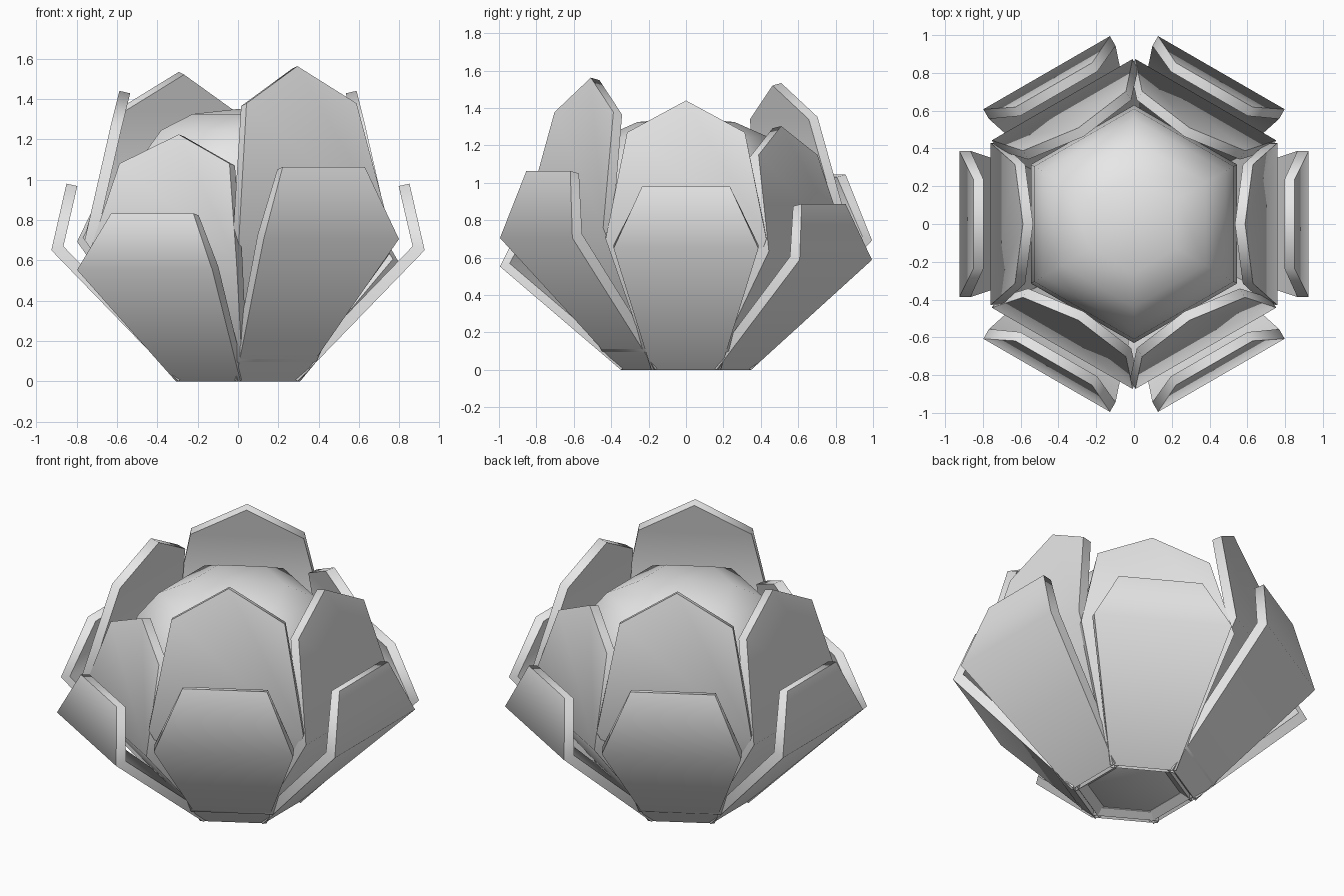
import bpy, math

if "Cube" in bpy.data.objects:
    bpy.data.objects.remove(bpy.data.objects["Cube"])

grey = bpy.data.materials.new("plain_grey")
grey.diffuse_color = (0.8, 0.8, 0.8, 1)
grey.use_nodes = True
grey.node_tree.nodes["Principled BSDF"].inputs["Base Color"].default_value = grey.diffuse_color


def add_mesh(name, verts, faces):
    mesh = bpy.data.meshes.new(name)
    mesh.from_pydata(verts, [], faces)
    mesh.materials.append(grey)
    obj = bpy.data.objects.new(name, mesh)
    bpy.context.collection.objects.link(obj)
    bpy.ops.object.select_all(action='DESELECT')
    bpy.context.view_layer.objects.active = obj
    obj.select_set(True)
    return obj


def add_petal(name, rows, tip, angle, height):
    """rows: (distance from centre, half width, z) from the base up; tip: optional end point"""
    verts = []
    for r, w, z in rows:
        verts += [(r, -w, z), (r, w, z)]
    faces = [(2 * i, 2 * i + 1, 2 * i + 3, 2 * i + 2) for i in range(len(rows) - 1)]
    if tip:
        verts.append(tip)
        a, b, c, d = faces[-1]
        faces[-1] = (a, b, c, len(verts) - 1, d)
    obj = add_mesh(name, verts, faces)
    mod = obj.modifiers.new("thickness", 'SOLIDIFY')
    mod.thickness = 0.055
    mod.offset = -1
    mod.use_even_offset = True
    bpy.ops.object.modifier_apply(modifier=mod.name)
    bpy.ops.object.shade_smooth_by_angle(angle=math.radians(65))
    obj.rotation_euler.z = math.radians(angle)
    obj.scale.z = height


# Petals: two nested rings, each direction with its own height
inner = [(0.27, 0.185, 0), (0.76, 0.43, 0.70), (0.63, 0.315, 1.27)]
outer = [(0.295, 0.185, 0), (0.925, 0.387, 0.65), (0.85, 0.235, 0.98)]
for angle, height in ((0, 1), (60, 0.905), (120, 1.065), (180, 1), (240, 0.85), (300, 1.085)):
    add_petal("inner_petal", inner, (0.588, 0, 1.44), angle, height)
    add_petal("outer_petal", outer, None, angle, height)

# Six-sided rounded bulb in the middle
profile = [(0.26, 0.035), (0.45, 0.10), (0.55, 0.30), (0.61, 0.50), (0.63, 0.70),
           (0.61, 0.92), (0.56, 1.10), (0.44, 1.245), (0.26, 1.325)]
verts = []
for r, z in profile:
    for k in range(6):
        a = math.radians(30 + 60 * k)
        verts.append((r * math.cos(a), r * math.sin(a), z))
faces = []
for i in range(len(profile) - 1):
    for k in range(6):
        n = (k + 1) % 6
        faces.append((i * 6 + k, i * 6 + n, i * 6 + 6 + n, i * 6 + 6 + k))
bottom, top = len(verts), len(verts) + 1
verts += [(0, 0, 0.015), (0, 0, 1.35)]
last = (len(profile) - 1) * 6
for k in range(6):
    n = (k + 1) % 6
    faces += [(bottom, n, k), (top, last + k, last + n)]
add_mesh("bulb", verts, faces)
bpy.ops.object.shade_smooth_by_angle(angle=math.radians(75))
